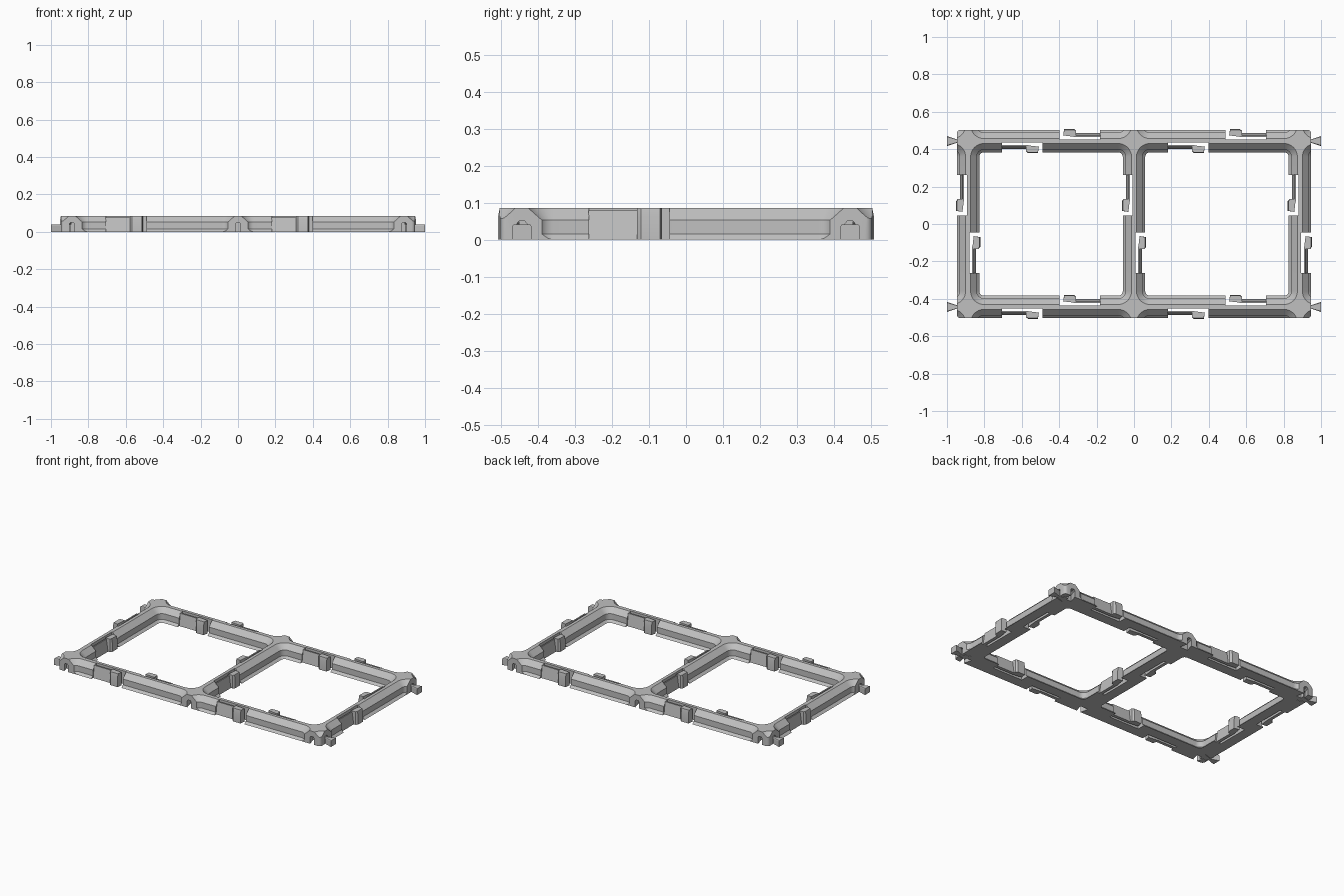
import bpy, bmesh, math
from mathutils import Matrix, Vector

if "Cube" in bpy.data.objects:
    bpy.data.objects.remove(bpy.data.objects["Cube"], do_unlink=True)

PITCH = 0.887          # cell size
HALF = PITCH / 2
EDGE = 0.0602          # half width of a beam at its foot
TOP = 0.085            # frame height
RADIUS = 0.0845        # cell corner radius before offsetting

grey = bpy.data.materials.new("plain_grey")
grey.use_nodes = True
grey.diffuse_color = (0.53, 0.53, 0.53, 1)
grey.node_tree.nodes["Principled BSDF"].inputs["Base Color"].default_value = (0.53, 0.53, 0.53, 1)


def loft(bm, rings, matrix=Matrix()):
    """Closed solid through rings with equal point counts."""
    loops = [[bm.verts.new(matrix @ Vector(p)) for p in ring] for ring in rings]
    faces = [bm.faces.new(loops[0]), bm.faces.new(loops[-1])]
    n = len(loops[0])
    for a, b in zip(loops, loops[1:]):
        for i in range(n):
            j = (i + 1) % n
            faces.append(bm.faces.new((a[i], a[j], b[j], b[i])))
    bmesh.ops.recalc_face_normals(bm, faces=faces)


def rounded(hx, hy, r, z, steps=8):
    ring = []
    for k, (sx, sy) in enumerate([(1, 1), (-1, 1), (-1, -1), (1, -1)]):
        for i in range(steps + 1):
            a = math.pi / 2 * (k + i / steps)
            ring.append((sx * (hx - r) + r * math.cos(a), sy * (hy - r) + r * math.sin(a), z))
    return ring


def make(name, bm):
    mesh = bpy.data.meshes.new(name)
    bm.to_mesh(mesh)
    bm.free()
    obj = bpy.data.objects.new(name, mesh)
    bpy.context.collection.objects.link(obj)
    mesh.materials.append(grey)
    return obj


def activate(obj):
    bpy.ops.object.select_all(action='DESELECT')
    bpy.context.view_layer.objects.active = obj
    obj.select_set(True)


def cut(obj, bm):
    cutter = make("cutter", bm)
    cutter.hide_render = True
    mod = obj.modifiers.new("cut", 'BOOLEAN')
    mod.operation = 'DIFFERENCE'
    mod.solver = 'EXACT'
    mod.use_self = True
    mod.object = cutter
    activate(obj)
    bpy.ops.object.modifier_apply(modifier=mod.name)
    bpy.data.objects.remove(cutter, do_unlink=True)


def place(x, y, turn):
    return Matrix.Translation((x, y, 0)) @ Matrix.Rotation(math.radians(turn), 4, 'Z')


# Frame slab
bm = bmesh.new()
hx, hy = PITCH + EDGE, HALF + EDGE
loft(bm, [rounded(hx, hy, 0.02, 0, 4), rounded(hx, hy, 0.02, TOP, 4)])
frame = make("grid_frame", bm)

# Stepped cell pockets, continued around the outside to shape the outer walls
levels = [(-0.01, 0.07), (0.0148, 0.0454), (0.0528, 0.0454), (0.088, 0.0102)]
bm = bmesh.new()
for cx in (-1.5, -0.5, 0.5, 1.5):
    for cy in (-1, 0, 1):
        rings = [rounded(HALF - o, HALF - o, RADIUS - o, z) for z, o in levels]
        loft(bm, rings, place(cx * PITCH, cy * PITCH, 0))
cut(frame, bm)

# Snap positions: each beam carries two, turned half way round
beams = [(sx * HALF, sy * HALF, 0) for sx in (-1, 1) for sy in (-1, 1)]
beams += [(x, 0, 90) for x in (-PITCH, 0, PITCH)]
snaps = [place(x, y, t + half) for x, y, t in beams for half in (0, 180)]

# Slots around the snaps
bm = bmesh.new()
for m in snaps:
    slot = [(0.045, 0.007), (0.262, 0.007), (0.262, 0.085), (0.045, 0.085)]
    loft(bm, [[(v, u, z) for v, u in slot] for z in (-0.01, 0.1)], m)
cut(frame, bm)

# Dovetail sockets under the outer nodes
nodes = [(x, s * hy, 90 * s) for x in (-PITCH, 0, PITCH) for s in (-1, 1)]
ends = [(s * hx, y, 90 - 90 * s) for s in (-1, 1) for y in (-HALF, HALF)]
socket = [(0.01, -0.014), (0.01, 0.014), (0, 0.014), (-0.053, 0.029), (-0.053, -0.029), (0, -0.014)]
for group in (nodes, ends):
    bm = bmesh.new()
    for x, y, t in group:
        rings = [[(px, py, z) for px, py in socket] for z in (-0.01, 0.042)]
        rings.append([(px, py * 0.55, 0.05) for px, py in socket])
        loft(bm, rings, place(x, y, t))
    cut(frame, bm)

# Snap arms and heads
bm = bmesh.new()
for m in snaps:
    arm = [(0.022, 0), (0.042, 0), (0.03, 0.078), (0.022, 0.078)]
    loft(bm, [[(v, u, z) for u, z in arm] for v in (0.12, 0.264)], m)
    head = [(0.065, 0.03), (0.133, 0.022), (0.133, 0.055), (0.122, 0.065), (0.07, 0.065)]
    tip = [(v, min(u, 0.06), TOP) for v, u in head]
    loft(bm, [[(v, u, z) for v, u in head] for z in (0, 0.06)] + [tip], m)
clips = make("snap_clips", bm)

# Bow-tie connectors at the four ends
bm = bmesh.new()
tie = [(0.053, -0.027), (0.053, 0.027), (0, 0.009), (-0.053, 0.027), (-0.053, -0.027), (0, -0.009)]
for x, y, t in ends:
    rings = [[(px, py, z) for px, py in tie] for z in (0, 0.035)]
    rings.append([(px, py * 0.85, 0.04) for px, py in tie])
    loft(bm, rings, place(x, y, t))
ties = make("bow_tie_connectors", bm)

for obj in (frame, clips, ties):
    activate(obj)
    bpy.ops.object.shade_smooth_by_angle(angle=math.radians(25))
